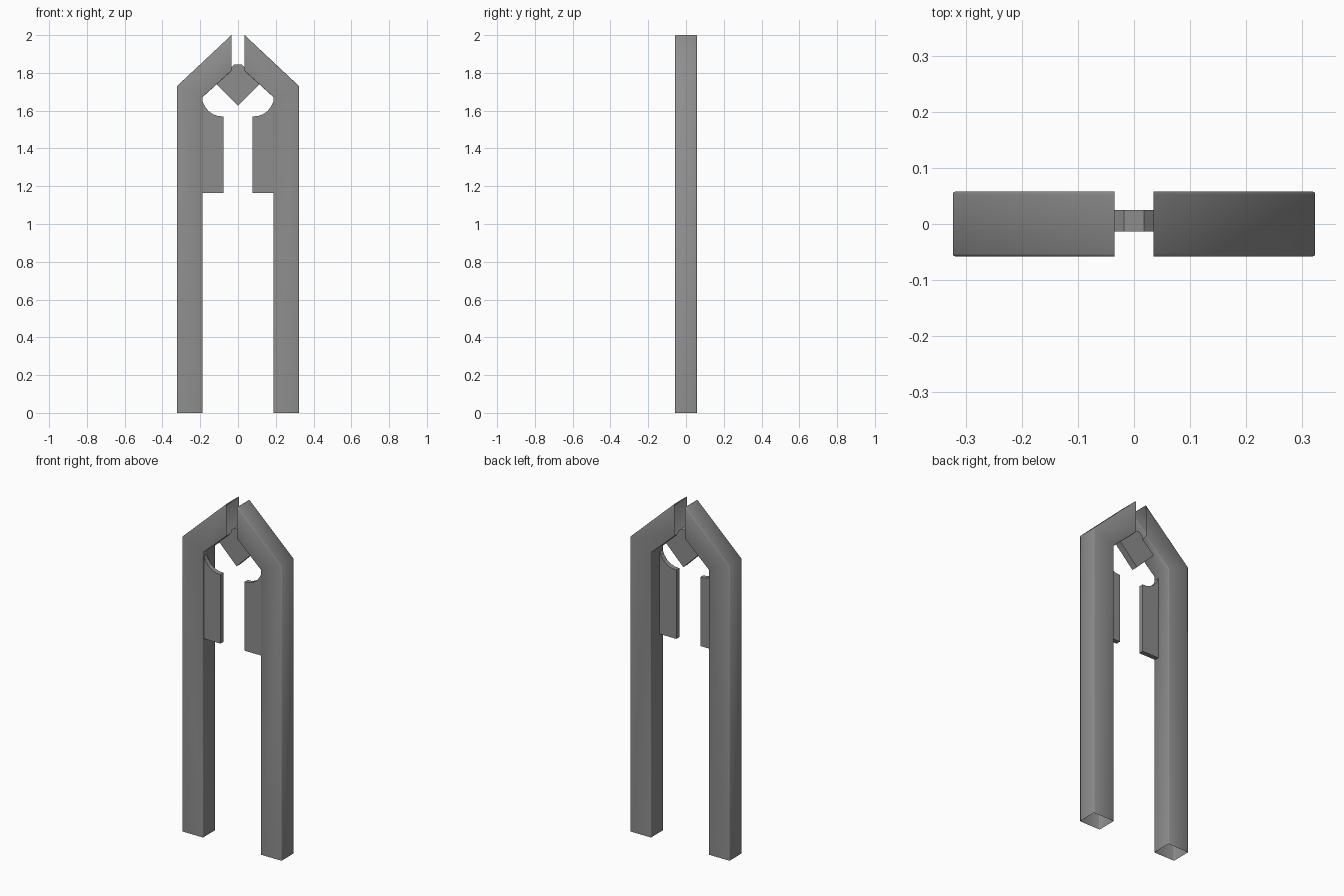
import bpy
import bmesh

# Remove the default cube
cube = bpy.data.objects.get("Cube")
if cube:
    bpy.data.objects.remove(cube)

# Single grey material
grey = bpy.data.materials.new("mid_grey")
grey.use_nodes = True
colour = (0.27, 0.27, 0.27, 1)
grey.diffuse_color = colour
grey.node_tree.nodes["Principled BSDF"].inputs["Base Color"].default_value = colour


def make_object(name, bm, smooth):
    bmesh.ops.recalc_face_normals(bm, faces=bm.faces)
    mesh = bpy.data.meshes.new(name)
    bm.to_mesh(mesh)
    bm.free()
    mesh.materials.append(grey)
    for poly in mesh.polygons:
        poly.use_smooth = smooth
    obj = bpy.data.objects.new(name, mesh)
    bpy.context.collection.objects.link(obj)
    return obj


def plate(name, outline, y_front, y_back, side=1):
    """Flat-sided solid from an x-z outline."""
    bm = bmesh.new()
    face = bm.faces.new([bm.verts.new((side * x, y_front, z)) for x, z in outline])
    ext = bmesh.ops.extrude_face_region(bm, geom=[face])["geom"]
    verts = [g for g in ext if isinstance(g, bmesh.types.BMVert)]
    bmesh.ops.translate(bm, verts=verts, vec=(0, y_back - y_front, 0))
    return make_object(name, bm, False)


def bent_tube(name, sections, half_depth, side):
    """Open-ended square tube; each section is (outer xz, inner xz)."""
    bm = bmesh.new()
    rings = []
    for (ox, oz), (ix, iz) in sections:
        corners = [(ox, -half_depth, oz), (ox, half_depth, oz),
                   (ix, half_depth, iz), (ix, -half_depth, iz)]
        rings.append([bm.verts.new((side * x, y, z)) for x, y, z in corners])
    long_edges = []
    for low, high in zip(rings, rings[1:]):
        for i in range(4):
            j = (i + 1) % 4
            bm.faces.new((low[i], low[j], high[j], high[i]))
        long_edges += [bm.edges.get((a, b)) for a, b in zip(low, high)]
    bmesh.ops.recalc_face_normals(bm, faces=bm.faces)
    # Softened long corners
    bmesh.ops.bevel(bm, geom=long_edges, offset=0.005, segments=2,
                    profile=0.5, affect='EDGES')
    return make_object(name, bm, True)


# Hollow legs with mitred tops, and curved-top plates on their inner sides
leg_sections = [((0.323, 0), (0.187, 0)),
                ((0.323, 1.73), (0.187, 1.672)),
                ((0.035, 2.0), (0.035, 1.81))]
fin_outline = [(0.078, 1.165), (0.19, 1.165), (0.19, 1.655), (0.177, 1.625),
               (0.156, 1.597), (0.13, 1.58), (0.104, 1.571), (0.078, 1.57)]
for label, side in (("left", 1), ("right", -1)):
    bent_tube(label + "_leg", leg_sections, 0.058, side)
    plate(label + "_inner_plate", fin_outline, -0.05, -0.022, side)

# Diamond block joining the two legs
half = [(0.115, 1.74), (0.037, 1.815), (0.035, 1.83), (0.018, 1.845)]
diamond = [(0, 1.625)] + half + [(-x, z) for x, z in reversed(half)]
plate("centre_diamond", diamond, -0.013, 0.025)
